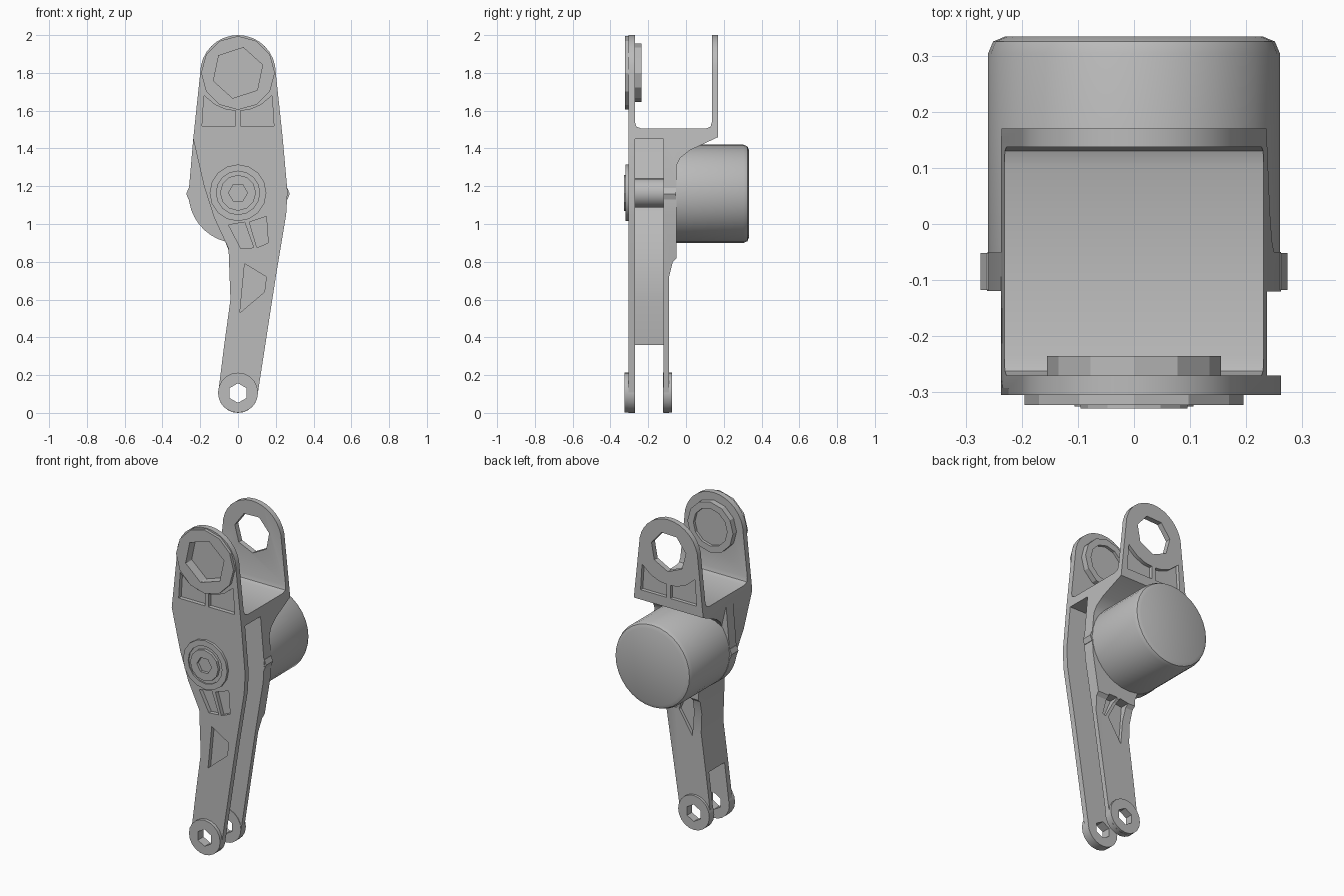
import bpy, bmesh
from math import sin, cos, pi, radians

old = bpy.data.objects.get("Cube")
if old:
    bpy.data.objects.remove(old, do_unlink=True)

grey = bpy.data.materials.new("machined grey")
grey.use_nodes = True
grey.diffuse_color = (0.5, 0.5, 0.5, 1)
grey.node_tree.nodes["Principled BSDF"].inputs["Base Color"].default_value = (0.5, 0.5, 0.5, 1)


def prism(name, pts, lo, hi, axis="y"):
    """Extrude an outline: (x, z) points along y, or (y, z) points along x."""
    place = (lambda p, d: (p[0], d, p[1])) if axis == "y" else (lambda p, d: (d, p[0], p[1]))
    bm = bmesh.new()
    a = [bm.verts.new(place(p, lo)) for p in pts]
    b = [bm.verts.new(place(p, hi)) for p in pts]
    bm.faces.new(a)
    bm.faces.new(b)
    n = len(pts)
    for i in range(n):
        bm.faces.new((a[i], a[(i + 1) % n], b[(i + 1) % n], b[i]))
    bmesh.ops.recalc_face_normals(bm, faces=bm.faces)
    me = bpy.data.meshes.new(name)
    bm.to_mesh(me)
    bm.free()
    me.materials.append(grey)
    ob = bpy.data.objects.new(name, me)
    bpy.context.scene.collection.objects.link(ob)
    return ob


def arc(z, r, start=0, end=360, n=24):
    """Points of an arc centred on x = 0; a full turn leaves out the last point."""
    steps = n if end - start == 360 else n - 1
    angles = [radians(start + (end - start) * i / steps) for i in range(n)]
    return [(r * cos(t), z + r * sin(t)) for t in angles]


def apply_modifiers(ob):
    dg = bpy.context.evaluated_depsgraph_get()
    me = bpy.data.meshes.new_from_object(ob.evaluated_get(dg))
    ob.modifiers.clear()
    ob.data = me


def combine(ob, other, op="DIFFERENCE"):
    mod = ob.modifiers.new("cut", "BOOLEAN")
    mod.operation, mod.object, mod.solver = op, other, "EXACT"
    apply_modifiers(ob)
    bpy.data.objects.remove(other, do_unlink=True)


def cut(ob, pts, lo, hi):
    combine(ob, prism("cutter", pts, lo, hi))


def mirrored(pts):
    return [(-x, z) for x, z in pts]


# Arm and fork: side profile trimmed by the front outline
side = [(-.305, -.1), (-.305, 2.1), (-.27, 2.1), (-.27, 1.54), (-.262, 1.515), (-.235, 1.505),
        (.105, 1.505), (.13, 1.515), (.137, 1.54), (.137, 2.1), (.17, 2.1), (.17, 1.46),
        (.02, 1.39), (-.03, 1.35), (-.05, 1.31), (-.05, .82), (-.07, .8), (-.09, .72), (-.09, -.1)]
left_edge = [(-.237, 1.45), (-.18, 1.2), (-.125, 1.03), (-.05, .87), (-.04, .6), (-.073, .36)]
right_edge = [(.2, .72), (.255, 1.05), (.262, 1.17), (.237, 1.45)]
outline = arc(1.8, .2, 0, 180, 17) + left_edge + arc(.105, .105, 180, 360, 13) + right_edge
body = prism("arm_and_fork", side, -.4, .4, "x")
combine(body, prism("cutter", outline, -1, 1), "INTERSECT")

# Channel open on one side, running down into the lower fork
channel = [(.5, 1.45)] + [(x + .035, z) for x, z in left_edge]
channel += [(-.5, .36), (-.5, -.2), (.5, -.2)]
cut(body, channel, -.27, -.12)

# Recessed pockets
upper = [(-.19, 1.52), (-.012, 1.52), (-.012, 1.6), (-.06, 1.605), (-.12, 1.63), (-.18, 1.68)]
lower = [[(-.05, .995), (.035, 1.01), (.083, .875), (.015, .87)],
         [(.06, 1.01), (.15, 1.04), (.16, .9), (.1, .875)],
         [(.035, .79), (.15, .72), (.14, .64), (.01, .53)]]
for pts in [upper, mirrored(upper)]:
    cut(body, pts, -.4, -.28)
    cut(body, pts, .148, .3)
for pts in lower:
    cut(body, pts, -.4, -.28)
for pts in [[(.0, .82), (.06, .83), (.11, .71), (.02, .57)], [(.08, .83), (.14, .83), (.15, .72), (.13, .71)]]:
    cut(body, pts, -.11, .1)

# Pivot openings in the upper fork
cut(body, arc(1.8, .14, n=12), -.4, -.2)
cut(body, arc(1.8, .12, 15, 375, 7), .1, .3)

# Rounded knobs on the lower fork, then the pin hole through everything
knobs = []
for name, lo, hi in [("front_knob", -.325, -.272), ("back_knob", -.123, -.075)]:
    knob = prism(name, arc(.107, .106, n=20), lo, hi)
    knobs.append(knob)
for ob in [body] + knobs:
    cut(ob, arc(.105, .052, 30, 390, 6), -.5, .1)

# Mounting plate behind the motor with two side tabs
mount = [(-.237, 1.45)] + arc(1.16, .262, 180, 255, 9) + [(-.042, .84), (.18, .84)]
mount += arc(1.16, .262, 320, 359, 5) + [(.237, 1.45)]
prism("motor_plate", mount, -.119, -.051)
for s in (-1, 1):
    prism("plate_tab", [(s * .22, 1.12), (s * .262, 1.13), (s * .274, 1.16), (s * .262, 1.19), (s * .22, 1.2)],
          -.118, -.052)

# Motor with a chamfered rear rim
motor = prism("motor", arc(1.16, .26, n=32), -.06, .334)
bm = bmesh.new()
bm.from_mesh(motor.data)
rim = [e for e in bm.edges if all(v.co.y > .3 for v in e.verts)]
bmesh.ops.bevel(bm, geom=rim, offset=.03, segments=2, profile=.5, affect="EDGES")
bm.to_mesh(motor.data)
bm.free()

# Shaft crossing the channel and its front cap
prism("shaft", arc(1.165, .078, n=16), -.28, -.11)
cap = prism("shaft_cap", arc(1.165, .15, n=16), -.32, -.295)
cut(cap, arc(1.165, .115, n=16), -.4, -.312)
hub = prism("cap_hub", arc(1.165, .095, n=12), -.329, -.3)
cut(hub, arc(1.165, .05, n=6), -.4, -.308)

# Bearing in the front ear: flange, hexagonal socket and closed floor
flange = prism("bearing_flange", arc(1.8, .195, n=12), -.323, -.3)
sleeve = prism("bearing_sleeve", arc(1.8, .155, n=12), -.304, -.235)
for ob in (flange, sleeve):
    cut(ob, arc(1.8, .137, 18, 378, 6), -.5, -.264)
cut(sleeve, arc(1.8, .115, n=12), -.252, -.1)

# Smooth the round parts, keep edges sharp
for ob in bpy.context.scene.objects:
    ob.select_set(ob.type == "MESH")
bpy.context.view_layer.objects.active = body
bpy.ops.object.shade_smooth_by_angle(angle=radians(28))
